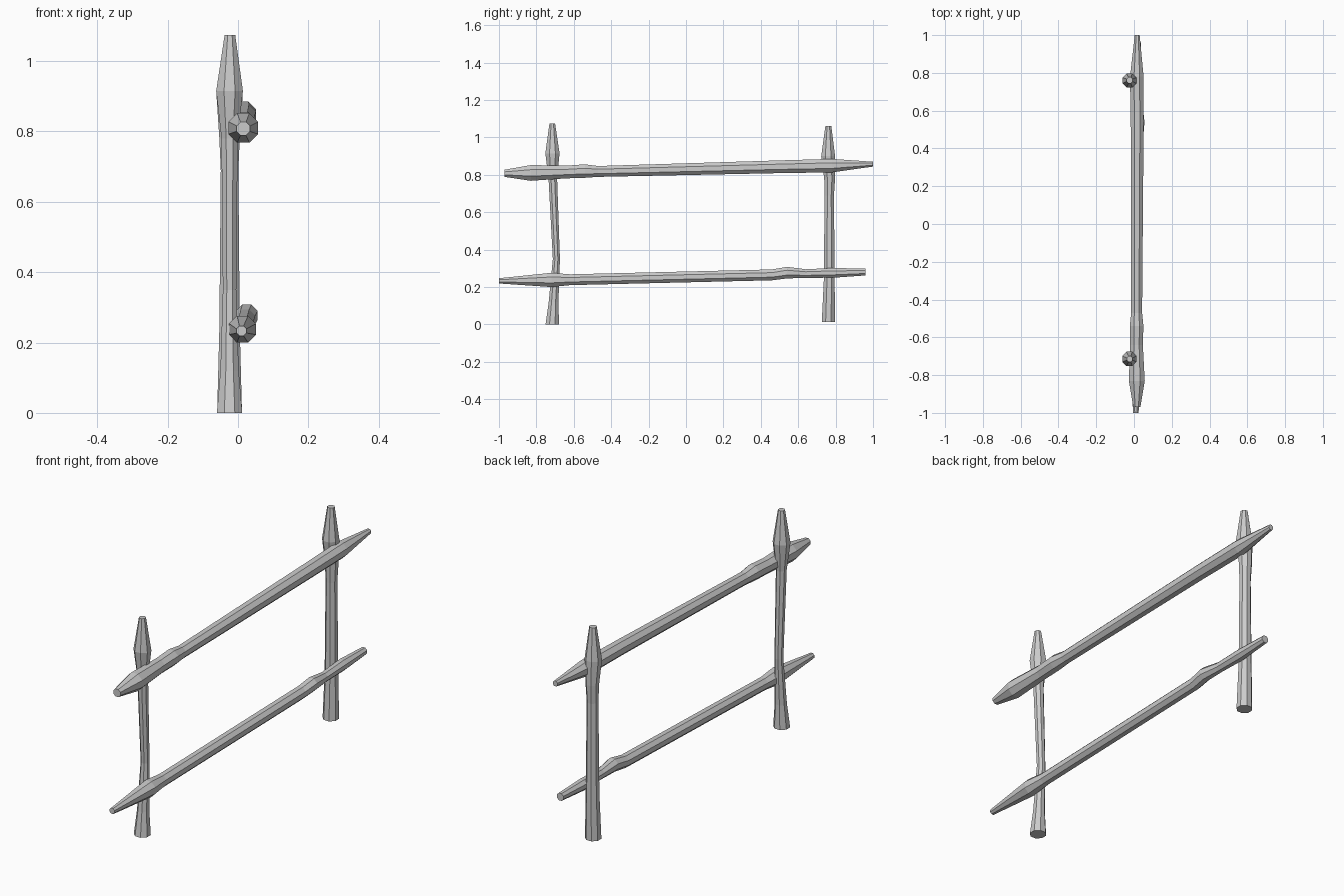
import bpy, bmesh, math

SIDES = 8


def make_log(name, rings, axis):
    """Eight-sided log lofted through rings of (length, centre a, centre b, radius).
    axis 'z': length is z, centre is (x, y).  axis 'y': length is y, centre is (x, z)."""
    bm = bmesh.new()
    loops = []
    for t, a, b, half in rings:
        r = half / math.cos(math.pi / SIDES)
        loop = []
        for i in range(SIDES):
            ang = math.tau * (i + 0.5) / SIDES
            u, v = a + r * math.cos(ang), b + r * math.sin(ang)
            loop.append(bm.verts.new((u, v, t) if axis == 'z' else (u, t, v)))
        loops.append(loop)
    for lo, hi in zip(loops, loops[1:]):
        for i in range(SIDES):
            j = (i + 1) % SIDES
            bm.faces.new((lo[i], lo[j], hi[j], hi[i]))
    bm.faces.new(loops[0])
    bm.faces.new(loops[-1])
    bmesh.ops.recalc_face_normals(bm, faces=bm.faces)
    mesh = bpy.data.meshes.new(name)
    bm.to_mesh(mesh)
    bm.free()
    obj = bpy.data.objects.new(name, mesh)
    bpy.context.collection.objects.link(obj)
    return obj


# Crooked post near the front
make_log("front_post", [
    (0.00, -0.024, -0.715, 0.036),
    (0.12, -0.024, -0.708, 0.026),
    (0.35, -0.024, -0.693, 0.019),
    (0.78, -0.024, -0.712, 0.023),
    (0.915, -0.024, -0.714, 0.038),
    (1.075, -0.023, -0.715, 0.015),
], 'z')

# Straighter post at the back
make_log("back_post", [
    (0.012, -0.024, 0.761, 0.035),
    (0.24, -0.024, 0.766, 0.029),
    (0.69, -0.024, 0.766, 0.025),
    (0.78, -0.024, 0.768, 0.029),
    (0.90, -0.024, 0.760, 0.037),
    (1.06, -0.023, 0.761, 0.016),
], 'z')

# Upper rail with a knot behind the front post
make_log("upper_rail", [
    (-0.97, 0.015, 0.808, 0.019),
    (-0.83, 0.015, 0.810, 0.042),
    (-0.64, 0.013, 0.815, 0.034),
    (-0.54, 0.014, 0.820, 0.036),
    (-0.47, 0.014, 0.818, 0.029),
    (0.50, 0.017, 0.843, 0.034),
    (0.78, 0.015, 0.849, 0.036),
    (1.00, 0.017, 0.857, 0.013),
], 'y')

# Lower rail with a knot in front of the back post
make_log("lower_rail", [
    (-1.00, 0.010, 0.233, 0.014),
    (-0.72, 0.013, 0.238, 0.038),
    (-0.62, 0.013, 0.239, 0.029),
    (0.46, 0.020, 0.265, 0.029),
    (0.54, 0.025, 0.277, 0.031),
    (0.64, 0.021, 0.272, 0.023),
    (0.79, 0.017, 0.276, 0.026),
    (0.96, 0.018, 0.280, 0.018),
], 'y')
